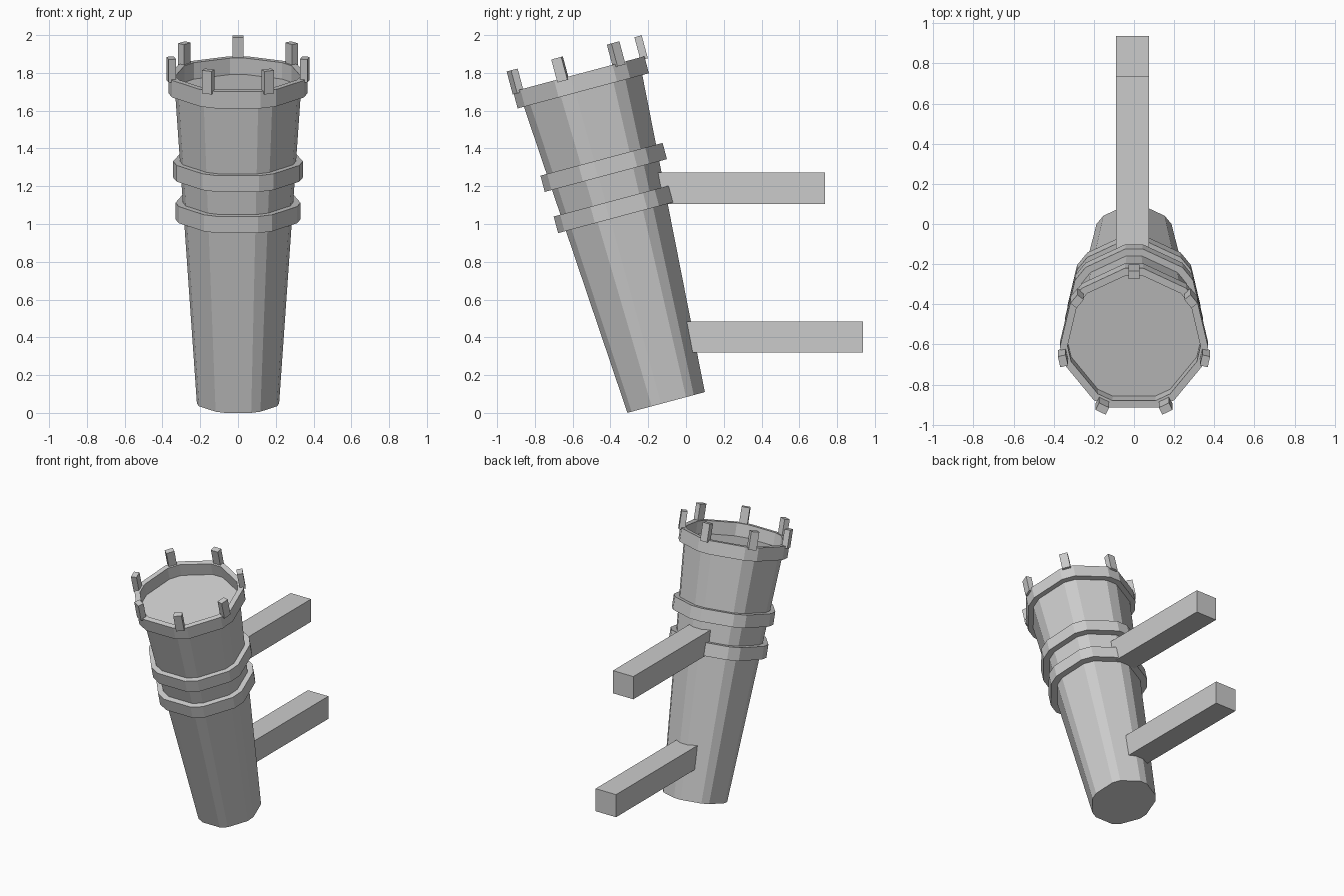
import bpy, bmesh
from math import sin, cos, tau, radians
from mathutils import Matrix, Vector

if "Cube" in bpy.data.objects:
    bpy.data.objects.remove(bpy.data.objects["Cube"])

# Tilted frame of the torch: base centre, leaning 15 degrees to the front
TILT = Matrix.Translation((0, -0.11, 0.054)) @ Matrix.Rotation(radians(15), 4, 'X')
SIDES = 7
CUT = 0.15


def outline(r, z):
    """Heptagon with cut corners, one corner towards the back."""
    c = [Vector((r * cos(tau / 4 + tau * i / SIDES), r * sin(tau / 4 + tau * i / SIDES), z))
         for i in range(SIDES)]
    pts = []
    for i in range(SIDES):
        pts += [c[i].lerp(c[i - 1], CUT), c[i].lerp(c[(i + 1) % SIDES], CUT)]
    return pts


def finish(name, bm, matrix=Matrix()):
    bm.transform(matrix)
    bmesh.ops.recalc_face_normals(bm, faces=bm.faces)
    me = bpy.data.meshes.new(name)
    bm.to_mesh(me)
    bm.free()
    ob = bpy.data.objects.new(name, me)
    bpy.context.collection.objects.link(ob)
    return ob


def loft(name, profile, closed=False):
    """Skin (radius, height) sections; cap the ends or close into a tube."""
    bm = bmesh.new()
    rings = [[bm.verts.new(p) for p in outline(r, z)] for r, z in profile]
    n = len(rings[0])
    pairs = list(zip(rings, rings[1:]))
    if closed:
        pairs.append((rings[-1], rings[0]))
    else:
        bm.faces.new(rings[0])
        bm.faces.new(rings[-1])
    for a, b in pairs:
        for i in range(n):
            j = (i + 1) % n
            bm.faces.new((a[i], a[j], b[j], b[i]))
    return finish(name, bm, TILT)


def box(name, lo, hi, matrix=Matrix()):
    lo, hi = Vector(lo), Vector(hi)
    bm = bmesh.new()
    bmesh.ops.create_cube(bm, size=1)
    bm.transform(Matrix.Translation((lo + hi) / 2) @ Matrix.Diagonal((*(hi - lo), 1)))
    return finish(name, bm, matrix)


# Tapered body
loft("torch_body", [(0.23, 0), (0.352, 1.71)])

# Two bands and the open rim
for name, outer, inner, z0, z1 in (("lower_band", 0.35, 0.295, 1.014, 1.105),
                                   ("upper_band", 0.363, 0.31, 1.243, 1.332),
                                   ("top_rim", 0.39, 0.35, 1.707, 1.80)):
    loft(name, [(outer, z0), (outer, z1), (inner, z1), (inner, z0)], closed=True)

# Posts on the rim corners
for i in range(SIDES):
    box(f"rim_post_{i + 1}", (-0.028, 0.343, 1.785), (0.028, 0.383, 1.911),
        TILT @ Matrix.Rotation(tau * i / SIDES, 4, 'Z'))

# Wall beams
box("lower_beam", (-0.09, -0.04, 0.32), (0.075, 0.937, 0.485))
box("upper_beam", (-0.09, -0.22, 1.106), (0.075, 0.737, 1.272))
